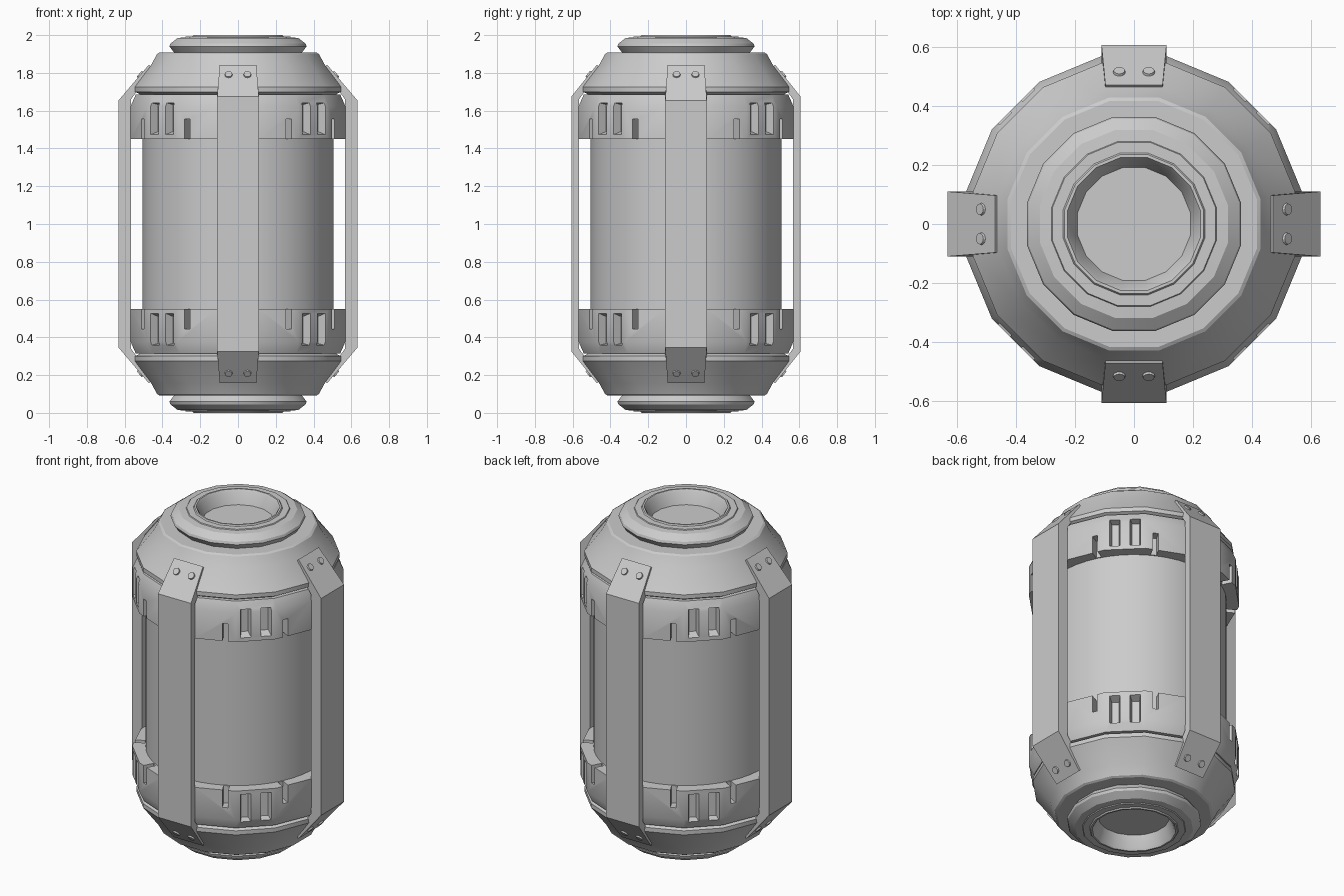
import bpy, bmesh
from math import pi, sin, cos, radians, atan2
from mathutils import Matrix, Vector

if "Cube" in bpy.data.objects:
    bpy.data.objects.remove(bpy.data.objects["Cube"])


def finish(name, bm, smooth=None):
    bmesh.ops.recalc_face_normals(bm, faces=bm.faces[:])
    me = bpy.data.meshes.new(name)
    bm.to_mesh(me)
    bm.free()
    ob = bpy.data.objects.new(name, me)
    bpy.context.collection.objects.link(ob)
    if smooth:
        shade(ob, smooth)
    return ob


def shade(ob, angle):
    bpy.ops.object.select_all(action='DESELECT')
    bpy.context.view_layer.objects.active = ob
    ob.select_set(True)
    bpy.ops.object.shade_smooth_by_angle(angle=radians(angle))


def lathe(name, profile, sides=16, closed=False, flip=False, smooth=30):
    """Revolve (r, z) points; flat sides face the axes; flip mirrors to the lower end."""
    bm = bmesh.new()
    rings = []
    for r, z in profile:
        z = 2 - z if flip else z
        rings.append([bm.verts.new((r * cos(a), r * sin(a), z))
                      for a in ((i + .5) * 2 * pi / sides for i in range(sides))])
    pairs = list(zip(rings, rings[1:]))
    if closed:
        pairs.append((rings[-1], rings[0]))
    else:
        bm.faces.new(rings[0])
        bm.faces.new(rings[-1])
    for a, b in pairs:
        for i in range(sides):
            j = (i + 1) % sides
            bm.faces.new((a[i], a[j], b[j], b[i]))
    return finish(name, bm, smooth)


def add_cutter(bm, rot, outer, inner, r_out, r_in):
    """Tapered box pointing along +x, each end given as (y0, y1, z0, z1)."""
    vs = []
    for r, (y0, y1, z0, z1) in ((r_out, outer), (r_in, inner)):
        vs.append([bm.verts.new(rot @ Vector((r, y, z)))
                   for y, z in ((y0, z0), (y1, z0), (y1, z1), (y0, z1))])
    a, b = vs
    bm.faces.new(a)
    bm.faces.new(b[::-1])
    for i in range(4):
        j = (i + 1) % 4
        bm.faces.new((a[i], b[i], b[j], a[j]))


def band(name, flip):
    ob = lathe(name, [(.49, 1.45), (.579, 1.45), (.579, 1.625), (.552, 1.685), (.49, 1.685)],
               closed=True, flip=flip, smooth=None)
    bm = bmesh.new()
    mz = (lambda a, b: (2 - b, 2 - a)) if flip else (lambda a, b: (a, b))
    for k in range(4):
        mid = pi / 4 + k * pi / 2
        rot = Matrix.Rotation(mid, 3, 'Z')
        for s in (-1, 1):
            # paired window slots on the flat panel
            y = s * .056
            add_cutter(bm, rot, (y - .034, y + .034, *mz(1.465, 1.648)),
                       (y - .02, y + .02, *mz(1.49, 1.632)), .59, .522)
            # open notch beside them
            add_cutter(bm, Matrix.Rotation(mid + s * radians(17), 3, 'Z'),
                       (-.016, .016, *mz(1.42, 1.555)), (-.016, .016, *mz(1.42, 1.555)), .62, .512)
    cutter = finish(name + "_cutter", bm)
    cutter.hide_render = True
    mod = ob.modifiers.new("slots", 'BOOLEAN')
    mod.operation, mod.solver, mod.object = 'DIFFERENCE', 'EXACT', cutter
    bpy.ops.object.select_all(action='DESELECT')
    bpy.context.view_layer.objects.active = ob
    ob.select_set(True)
    bpy.ops.object.modifier_apply(modifier=mod.name)
    bpy.data.objects.remove(cutter)
    shade(ob, 30)


# Smooth inner drum
lathe("core_drum", [(.506, .3), (.506, 1.7)], sides=48)

# Stepped end caps with a recessed middle, and the slotted bands
cap = [(.50, 1.66), (.535, 1.69), (.557, 1.70), (.557, 1.725), (.467, 1.845), (.437, 1.90),
       (.425, 1.907), (.345, 1.907), (.370, 1.94), (.365, 1.955), (.325, 1.985)]
hub = [(.29, 1.95), (.285, 1.993), (.245, 1.993), (.24, 2.0), (.23, 2.0), (.22, 1.985), (.195, 1.92)]
for end, flip in (("upper", False), ("lower", True)):
    lathe(end + "_cap", cap + [(.285, 1.988), (.282, 1.993)] + hub[2:], flip=flip)
    band(end + "_band", flip)


def strap(name, angle, outer, fold):
    half = [(outer, fold, .11), (.472, 1.843, .097), (.44, 1.81, .097),
            (.545, 1.69, .11), (.566, 1.66, .11)]
    pts = half + [(x, 2 - z, w) for x, z, w in reversed(half)]
    bm = bmesh.new()
    rows = [[bm.verts.new((x, s * w, z)) for x, z, w in pts] for s in (-1, 1)]
    for row in rows:
        bm.faces.new(row)
    for i in range(len(pts)):
        j = (i + 1) % len(pts)
        bm.faces.new((rows[0][i], rows[0][j], rows[1][j], rows[1][i]))
    bmesh.ops.rotate(bm, verts=bm.verts, matrix=Matrix.Rotation(angle, 3, 'Z'))
    finish(name, bm)

    # Rivets on the sloped strap ends
    dx, dz = outer - .472, 1.843 - fold
    rx = outer - dx * (1.79 - fold) / dz
    bm = bmesh.new()
    for up in (1, -1):
        tilt = atan2(dz, dx * up)
        for y in (-.05, .05):
            m = (Matrix.Rotation(angle, 4, 'Z') @ Matrix.Translation((rx, y, 1 + up * .79))
                 @ Matrix.Rotation(tilt, 4, 'Y'))
            bmesh.ops.create_cone(bm, cap_ends=True, segments=12, radius1=.023,
                                  radius2=.019, depth=.016, matrix=m)
    finish(name + "_rivets", bm)


# Four vertical straps; the front/back pair sits slightly closer in
for k, side in enumerate(("right", "back", "left", "front")):
    strap(side + "_strap", k * pi / 2, *((.632, 1.655) if k % 2 == 0 else (.606, 1.675)))
